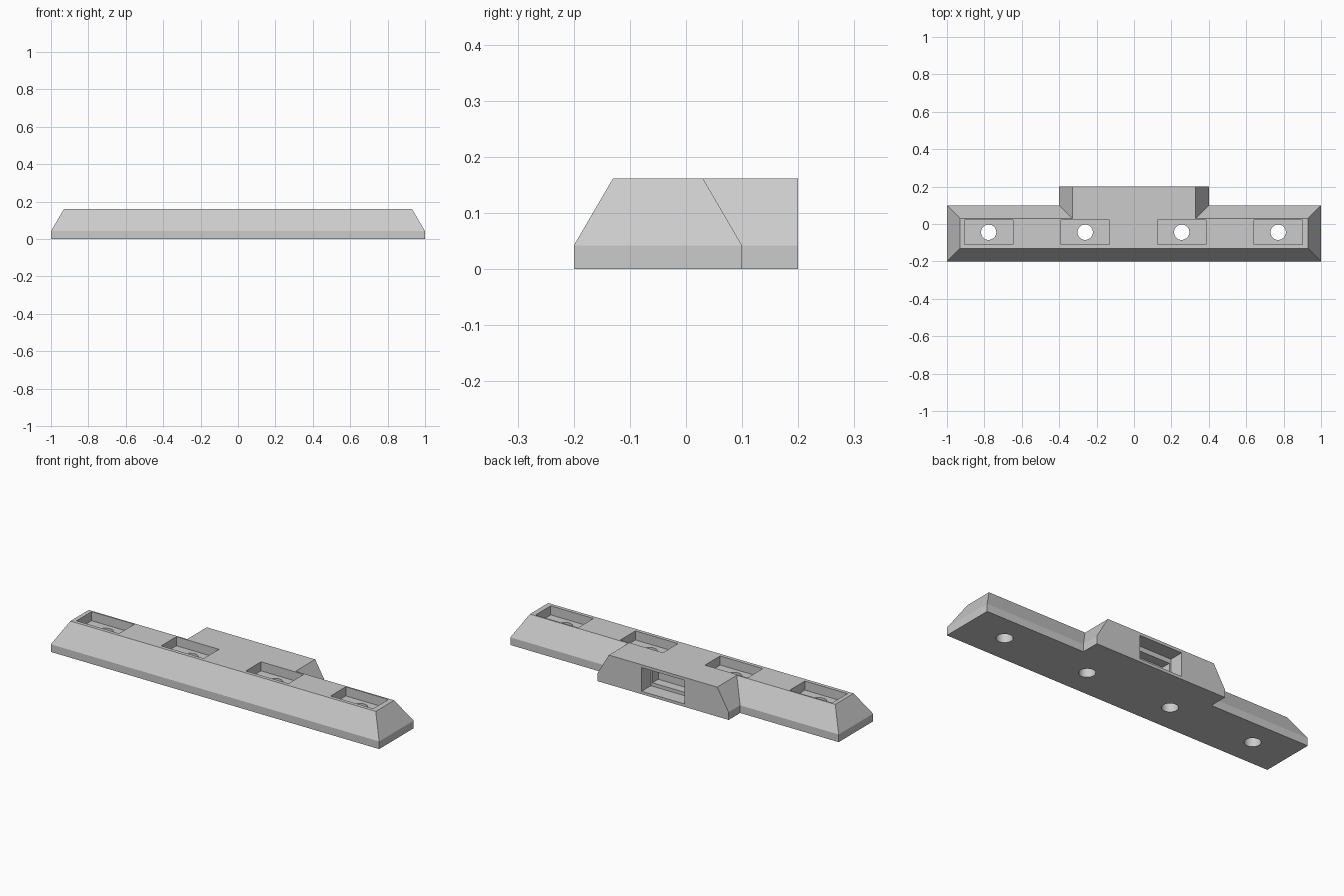
import bpy, bmesh, math
from mathutils import Matrix

if "Cube" in bpy.data.objects:
    bpy.data.objects.remove(bpy.data.objects["Cube"])

HEIGHT, LIP, INSET = 0.162, 0.042, 0.07

grey = bpy.data.materials.new("grey plastic")
grey.diffuse_color = (0.6, 0.6, 0.6, 1)
grey.use_nodes = True
grey.node_tree.nodes["Principled BSDF"].inputs["Base Color"].default_value = grey.diffuse_color


def make_object(name, bm):
    bmesh.ops.recalc_face_normals(bm, faces=bm.faces)
    mesh = bpy.data.meshes.new(name)
    bm.to_mesh(mesh)
    bm.free()
    mesh.materials.append(grey)
    obj = bpy.data.objects.new(name, mesh)
    bpy.context.collection.objects.link(obj)
    return obj


def outline(inset):
    """T-shaped plan; every side slopes in except the flat back of the tab."""
    half = [(1 - inset, -0.2 + inset), (1 - inset, 0.1 - inset),
            (0.4 - inset, 0.1 - inset), (0.4 - inset, 0.2)]
    return half + [(-x, y) for x, y in reversed(half)]


def cut(target, bm):
    cutter = make_object("cutter", bm)
    cutter.hide_render = True
    mod = target.modifiers.new("cut", 'BOOLEAN')
    mod.operation, mod.solver, mod.object = 'DIFFERENCE', 'EXACT', cutter
    bpy.context.view_layer.objects.active = target
    bpy.ops.object.modifier_apply(modifier=mod.name)
    bpy.data.objects.remove(cutter)


def box(x, y, z):
    """Box from three (low, high) ranges."""
    bm = bmesh.new()
    size = [b - a for a, b in (x, y, z)]
    mid = [(a + b) / 2 for a, b in (x, y, z)]
    bmesh.ops.create_cube(bm, size=1, matrix=Matrix.Translation(mid) @ Matrix.Diagonal((*size, 1)))
    return bm


# Mounting bar with rear tab: vertical lip, then sloping sides
bm = bmesh.new()
rings = [[bm.verts.new((x, y, z)) for x, y in outline(i)]
         for z, i in ((0, 0), (LIP, 0), (HEIGHT, INSET))]
for low, high in zip(rings, rings[1:]):
    for k in range(8):
        n = (k + 1) % 8
        bm.faces.new((low[k], low[n], high[n], high[k]))
bm.faces.new(rings[0][::-1])
bm.faces.new(rings[-1])
bar = make_object("mounting_bar", bm)

# Four recessed pockets in the top, each with a screw hole right through
for k in range(4):
    x = (k - 1.5) * 0.516 - 0.003
    cut(bar, box((x - 0.13, x + 0.13), (-0.11, 0.022), (HEIGHT - 0.05, 0.3)))
    hole = bmesh.new()
    bmesh.ops.create_cone(hole, cap_ends=True, segments=32, radius1=0.041, radius2=0.041,
                          depth=1, matrix=Matrix.Translation((x, -0.044, 0)))
    cut(bar, hole)

# Stepped slot in the back of the tab
cut(bar, box((-0.13, 0.13), (0.12, 0.3), (0.016, 0.146)))
cut(bar, box((-0.12, 0.12), (0.07, 0.15), (0.035, 0.12)))

# Smooth the holes, keep the bevel edges crisp
bpy.ops.object.select_all(action='DESELECT')
bar.select_set(True)
bpy.context.view_layer.objects.active = bar
bpy.ops.object.shade_smooth_by_angle(angle=math.radians(20))
